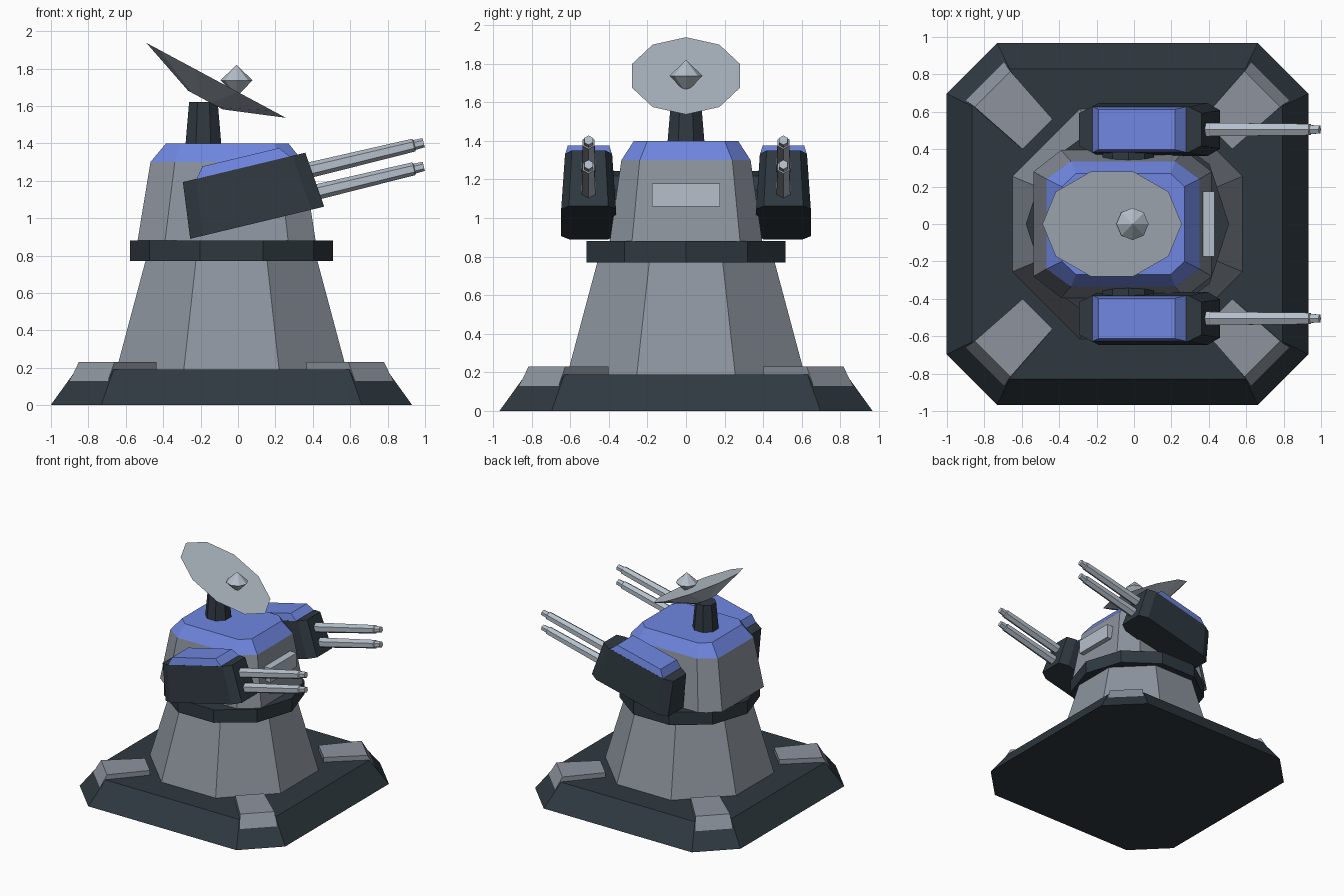
import bpy, bmesh, math
from mathutils import Matrix, Vector

if "Cube" in bpy.data.objects:
    bpy.data.objects.remove(bpy.data.objects["Cube"])


def material(name, rgb):
    m = bpy.data.materials.new(name)
    lin = [c / 12.92 if c <= 0.04045 else ((c + 0.055) / 1.055) ** 2.4 for c in (v / 255 for v in rgb)]
    m.diffuse_color = (*lin, 1)
    m.use_nodes = True
    m.node_tree.nodes["Principled BSDF"].inputs["Base Color"].default_value = m.diffuse_color
    return m


DARK = material("dark slate", (47, 57, 64))
GREY = material("mid grey", (141, 148, 158))
LIGHT = material("light grey", (181, 191, 202))
BLUE = material("blue", (111, 134, 224))
CX = -0.035  # centre of the base and tower


def loft(name, rings, mat, matrix=Matrix()):
    """Join rings of equal point count into a closed, flat-faced solid."""
    bm = bmesh.new()
    loops = [[bm.verts.new(matrix @ Vector(p)) for p in ring] for ring in rings]
    n = len(loops[0])
    for a, b in zip(loops, loops[1:]):
        for i in range(n):
            j = (i + 1) % n
            bm.faces.new((a[i], a[j], b[j], b[i]))
    bm.faces.new(loops[0][::-1])
    bm.faces.new(loops[-1])
    bmesh.ops.remove_doubles(bm, verts=bm.verts, dist=1e-5)
    bmesh.ops.recalc_face_normals(bm, faces=bm.faces)
    me = bpy.data.meshes.new(name)
    bm.to_mesh(me)
    bm.free()
    me.materials.append(mat)
    ob = bpy.data.objects.new(name, me)
    bpy.context.collection.objects.link(ob)
    return ob


def ngon(n, rx, z, ry=None, cx=0.0, cy=0.0, turn=0.0):
    ry = rx if ry is None else ry
    return [(cx + rx * math.cos(turn + math.tau * i / n),
             cy + ry * math.sin(turn + math.tau * i / n), z) for i in range(n)]


def chamfered(x0, x1, hy, cx, cy, z):
    """Rectangle in x and y with its four corners cut off."""
    return [(x0 + cx, -hy, z), (x1 - cx, -hy, z), (x1, -hy + cy, z), (x1, hy - cy, z),
            (x1 - cx, hy, z), (x0 + cx, hy, z), (x0, hy - cy, z), (x0, -hy + cy, z)]


def rect(x0, x1, hy, z):
    return [(x0, -hy, z), (x1, -hy, z), (x1, hy, z), (x0, hy, z)]


# Base slab with sloping sides
loft("base", [chamfered(CX - 0.967, CX + 0.967, 0.967, 0.27, 0.27, 0),
              chamfered(CX - 0.83, CX + 0.83, 0.83, 0.2, 0.2, 0.19)], DARK)

# Four diagonal feet, widening outwards and sloping at the end
for k in range(4):
    m = Matrix.Translation((CX, 0, 0)) @ Matrix.Rotation(math.radians(45 + 90 * k), 4, 'Z')
    foot = [[(0.68, -0.113, z), (r, -w, z), (r, w, z), (0.68, 0.113, z)]
            for r, w, z in ((1.152, 0.155, 0.002), (1.02, 0.135, 0.23))]
    loft(f"foot_{k + 1}", foot, GREY, m)

# Tower and bearing ring
c8 = 1 / math.cos(math.pi / 8)
loft("tower", [ngon(8, 0.615 * c8, 0.19, cx=CX, turn=math.pi / 8),
               ngon(8, 0.46 * c8, 0.77, cx=CX, turn=math.pi / 8)], GREY)
loft("bearing_ring", [ngon(10, 0.543, z, cx=CX) for z in (0.77, 0.88)], DARK)

# Turret body, blue roof and front plate
body_top = chamfered(-0.468, 0.35, 0.335, 0.13, 0.095, 1.30)
loft("turret_body", [chamfered(-0.537, 0.415, 0.395, 0.147, 0.115, 0.88), body_top], GREY)
loft("turret_roof", [body_top, chamfered(-0.385, 0.27, 0.27, 0.075, 0.07, 1.40)], BLUE)
loft("front_plate", [rect(0.34, 0.43, 0.175, z) for z in (1.06, 1.18)], LIGHT)

# Dish mast
loft("dish_mast", [ngon(8, 0.103, 1.40, cx=-0.185, turn=math.pi / 8),
                   ngon(8, 0.083, 1.62, cx=-0.185, turn=math.pi / 8)], DARK)

# Oval dish, tilted towards the front of the guns
tilt = Matrix.Translation((-0.117, 0, 1.737)) @ Matrix.Rotation(math.atan2(0.40, 0.745), 4, 'Y')
loft("dish", [ngon(10, 0.105, -0.12, ry=0.073), ngon(10, 0.423, 0, ry=0.294)], LIGHT, tilt)
loft("dish_feed", [ngon(8, r, z, cx=-0.008) for r, z in ((0.002, 1.652), (0.086, 1.737), (0.0, 1.82))], LIGHT)

# Gun axle through the turret
axle = Matrix.Translation((-0.03, 0, 1.1)) @ Matrix.Rotation(math.pi / 2, 4, 'X')
loft("gun_axle", [ngon(10, 0.145, z, turn=math.pi / 10) for z in (-0.42, 0.42)], DARK, axle)

# Twin gun pods, pitched upwards
for side, y in (("right", -0.505), ("left", 0.505)):
    m = Matrix.Translation((0, y, 0)) @ Matrix.Rotation(math.radians(-13.5), 4, 'Y')
    loft(f"{side}_gun_pod", [chamfered(-0.041, 0.696, 0.142, 0.07, 0.04, 0.925),
                             chamfered(-0.008, 0.665, 0.122, 0.07, 0.035, 1.229)], DARK, m)
    loft(f"{side}_pod_cover", [rect(0.065, 0.583, 0.122, 1.225),
                               rect(0.113, 0.534, 0.108, 1.286)], BLUE, m)
    for part, v, tip in (("upper", 1.133, 1.293), ("lower", 1.010, 1.264)):
        along = m @ Matrix.Translation((0, 0, v)) @ Matrix.Rotation(math.pi / 2, 4, 'Y')
        profile = ((0.042, 0.64), (0.035, tip - 0.055), (0.027, tip - 0.05), (0.025, tip))
        loft(f"{side}_{part}_barrel", [ngon(6, r, u) for r, u in profile], LIGHT, along)
